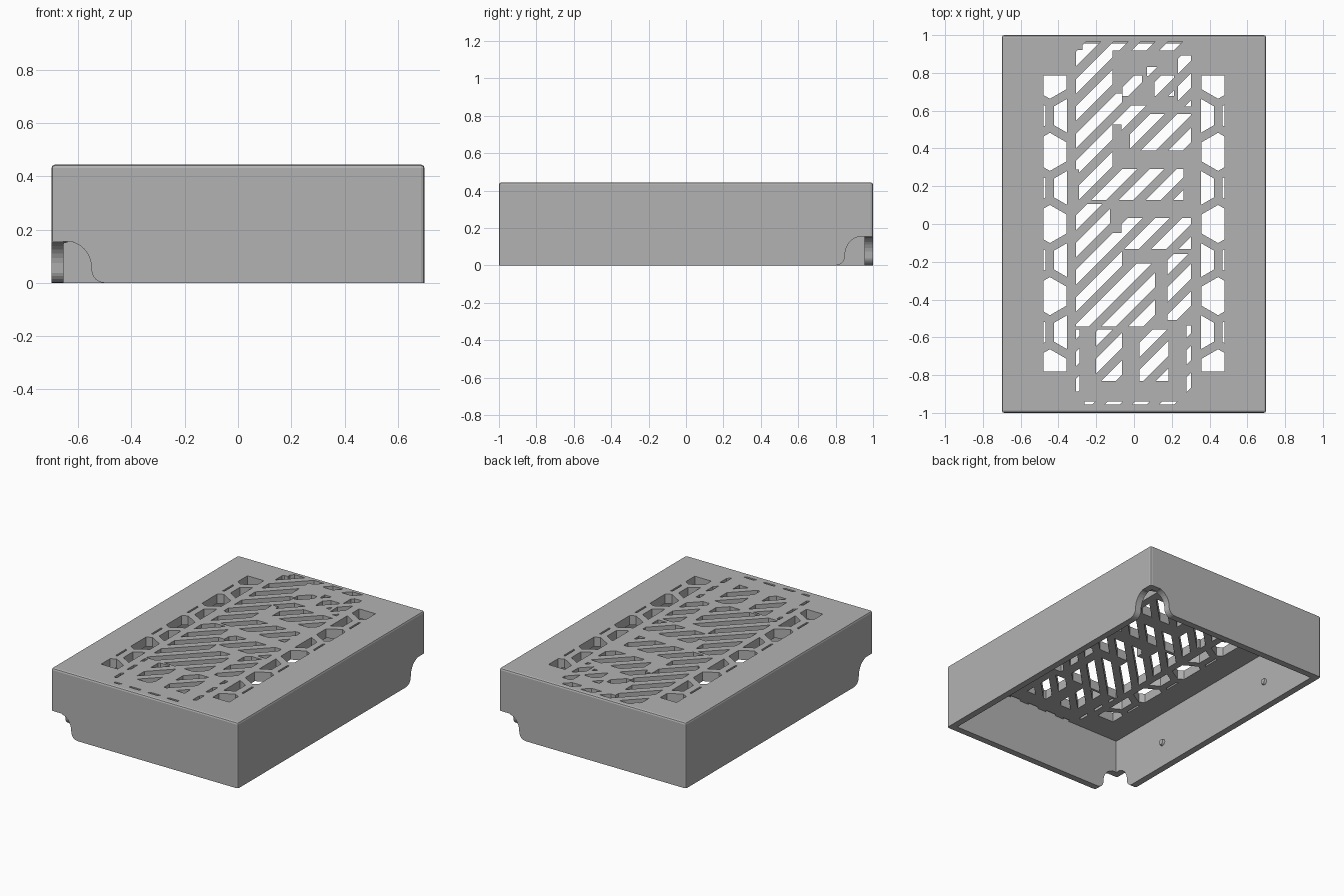
import bpy, bmesh
from math import sin, cos, pi

default = bpy.data.objects.get("Cube")
if default:
    bpy.data.objects.remove(default)

HX, HY, TOP, UNDER, WALL = 0.7, 1.0, 0.444, 0.381, 0.045

plastic = bpy.data.materials.new("grey plastic")
plastic.use_nodes = True
grey = (0.45, 0.45, 0.45, 1)
plastic.diffuse_color = grey
plastic.node_tree.nodes["Principled BSDF"].inputs["Base Color"].default_value = grey


def finish(bm, name):
    bmesh.ops.recalc_face_normals(bm, faces=bm.faces)
    mesh = bpy.data.meshes.new(name)
    bm.to_mesh(mesh)
    bm.free()
    obj = bpy.data.objects.new(name, mesh)
    bpy.context.collection.objects.link(obj)
    mesh.materials.append(plastic)
    return obj


def box(name, lo, hi, bevel=0):
    bm = bmesh.new()
    bmesh.ops.create_cube(bm, size=1)
    for v in bm.verts:
        v.co = [a + (b - a) * (c + 0.5) for a, b, c in zip(lo, hi, v.co)]
    if bevel:
        # chamfer every edge except the open lower rim
        edges = [e for e in bm.edges if max(v.co.z for v in e.verts) > lo[2]]
        bmesh.ops.bevel(bm, geom=edges, offset=bevel, segments=2, profile=0.5, affect='EDGES')
    return finish(bm, name)


def prisms(name, outlines, start, end):
    """Extrude flat outlines; start and end map an outline point to 3D."""
    bm = bmesh.new()
    for pts in outlines:
        a = [bm.verts.new(start(*p)) for p in pts]
        b = [bm.verts.new(end(*p)) for p in pts]
        bm.faces.new(a)
        bm.faces.new(b[::-1])
        for i in range(len(a)):
            j = (i + 1) % len(a)
            bm.faces.new((a[i], b[i], b[j], a[j]))
    return finish(bm, name)


def carve(body, cutter):
    cutter.hide_render = True
    mod = body.modifiers.new("cut", 'BOOLEAN')
    mod.operation, mod.solver, mod.use_self = 'DIFFERENCE', 'EXACT', True
    mod.object = cutter
    bpy.context.view_layer.objects.active = body
    bpy.ops.object.modifier_apply(modifier=mod.name)
    bpy.data.objects.remove(cutter)


def clip(pts, axis, limit, sign):
    """Keep the part of a convex outline with sign * coordinate < sign * limit."""
    out = []
    for p, q in zip(pts, pts[1:] + pts[:1]):
        dp, dq = sign * (limit - p[axis]), sign * (limit - q[axis])
        if dp >= 0:
            out.append(p)
        if dp * dq < 0:
            t = dp / (dp - dq)
            out.append((p[0] + t * (q[0] - p[0]), p[1] + t * (q[1] - p[1])))
    return out


def window(pts, x0, x1, y0, y1):
    for axis, limit, sign in ((0, x0, -1), (0, x1, 1), (1, y0, -1), (1, y1, 1)):
        pts = clip(pts, axis, limit, sign) if pts else pts
    return pts


# Hollow shell, open underneath
cover = box("vented_cover", (-HX, -HY, 0), (HX, HY, TOP), 0.013)
carve(cover, box("hollow", (WALL - HX, WALL - HY, -0.1), (HX - WALL, HY - WALL, UNDER)))

# Arched cable notches through both walls of two opposite corners
arch = [(-0.05, -0.05), (-0.05, 0.155), (0.06, 0.155)]
arch += [(0.06 + 0.09 * sin(a), 0.055 + 0.1 * cos(a)) for a in (pi * i / 16 for i in range(1, 9))]
arch += [(0.2 - 0.05 * cos(a), 0.05 - 0.05 * sin(a)) for a in (pi * i / 12 for i in range(1, 7))]
arch += [(0.2, -0.05)]
for s in (-1, 1):
    carve(cover, prisms("notch", [arch], lambda u, z: (s * (HX - u), s * (HY + 0.05), z),
                        lambda u, z: (s * (HX - u), s * (HY - 0.08), z)))
    carve(cover, prisms("notch", [arch], lambda u, z: (s * (HX + 0.05), s * (HY - u), z),
                        lambda u, z: (s * (HX - 0.08), s * (HY - u), z)))

# Two strips of honeycomb vents, trimmed to straight borders
holes = []
R, ROW, COL = 0.101, 0.191, 0.11
for side in (-1, 1):
    for row in range(-4, 5):
        for cx in ([0.445] if row % 2 == 0 else [0.445 - COL, 0.445 + COL]):
            hexagon = [(cx + R * sin(pi * i / 3), row * ROW + R * cos(pi * i / 3)) for i in range(6)]
            pts = window(hexagon, 0.355, 0.48, -0.78, 0.787)
            holes.append([(side * x, y) for x, y in pts])

# Diagonal slots, shown only inside these windows (x from, x to, y from, y to)
windows = [
    (-.27, .26, .92, .965), (-.305, -.115, .29, .92), (-.115, -.065, .53, .69),
    (-.06, .04, .68, .785), (.11, .21, .68, .785), (.07, .14, .785, .83), (.235, .3, .625, .89),
    (-.065, .08, .48, .625), (-.02, .08, .39, .48), (.08, .3, .39, .58),
    (-.29, .26, .13, .29), (-.305, -.13, -.54, .105), (-.13, -.065, -.54, -.05),
    (-.065, .3, -.13, .03), (.18, .3, -.505, -.16), (-.065, .11, -.54, -.21),
    (-.2, -.065, -.83, -.56), (.03, .18, -.83, -.56), (-.305, -.29, -.885, -.56),
    (.28, .3, -.9, -.54), (-.26, .24, -.953, -.943)]
PITCH, HALF, GROW = 0.1443, 0.039, 0.002
for x0, x1, y0, y1 in windows:
    for k in range(17):
        d = PITCH * k - 1.18
        strip = [(-1, -1 - d - HALF), (1, 1 - d - HALF), (1, 1 - d + HALF), (-1, -1 - d + HALF)]
        pts = window(strip, x0 - GROW, x1 + GROW, y0 - GROW, y1 + GROW)
        area = sum(p[0] * q[1] - q[0] * p[1] for p, q in zip(pts, pts[1:] + pts[:1]))
        if len(pts) > 2 and abs(area) > 0.0003:
            holes.append(pts)
carve(cover, prisms("vents", holes, lambda x, y: (x, y, UNDER - 0.1), lambda x, y: (x, y, TOP + 0.1)))

# Small retaining pegs on the inside of the long walls
for side, label in ((-1, "right"), (1, "left")):
    for y, end in ((-0.5, "front"), (0.5, "back")):
        disc = [(0.025 * cos(pi * i / 8), 0.025 * sin(pi * i / 8)) for i in range(16)]
        prisms(f"{label}_{end}_peg", [disc],
               lambda u, v: (side * (HX - WALL + 0.01), y + u, 0.17 + v),
               lambda u, v: (side * (HX - WALL - 0.015), y + u * 0.7, 0.17 + v * 0.7))
